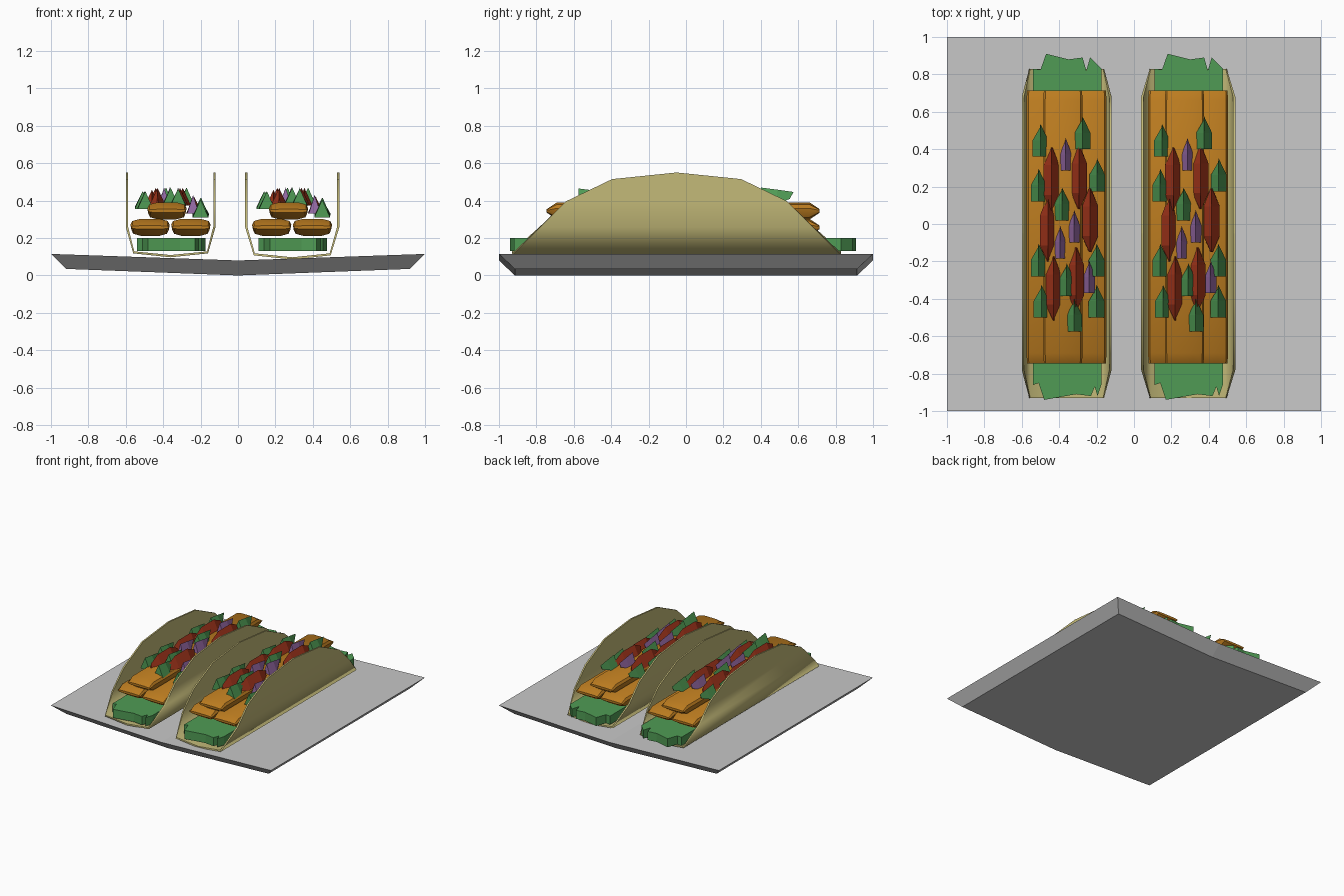
import bpy, bmesh, math

if "Cube" in bpy.data.objects:
    bpy.data.objects.remove(bpy.data.objects["Cube"])


def mat(name, rgb):
    m = bpy.data.materials.new(name)
    m.diffuse_color = (*rgb, 1)
    m.use_nodes = True
    m.node_tree.nodes["Principled BSDF"].inputs["Base Color"].default_value = m.diffuse_color
    return m


GREY = mat("plate grey", (.58, .58, .58))
SHELL = mat("corn shell", (.55, .49, .19))
GREEN = mat("lettuce green", (.08, .33, .09))
MEAT = mat("meat orange", (.50, .20, .014))
RED = mat("tomato red", (.43, .042, .013))
PURPLE = mat("onion purple", (.34, .16, .42))


def make(name, verts, faces, material, smooth=None, thick=0):
    me = bpy.data.meshes.new(name)
    me.from_pydata(verts, [], faces)
    bm = bmesh.new()
    bm.from_mesh(me)
    bmesh.ops.recalc_face_normals(bm, faces=bm.faces)
    bm.to_mesh(me)
    bm.free()
    ob = bpy.data.objects.new(name, me)
    bpy.context.collection.objects.link(ob)
    me.materials.append(material)
    bpy.ops.object.select_all(action='DESELECT')
    bpy.context.view_layer.objects.active = ob
    ob.select_set(True)
    if thick:
        s = ob.modifiers.new("thickness", 'SOLIDIFY')
        s.thickness = thick
        s.offset = -1
        bpy.ops.object.modifier_apply(modifier=s.name)
    if smooth:
        bpy.ops.object.shade_smooth_by_angle(angle=math.radians(smooth))
    return ob


def loft(name, rings, material, smooth=None):
    """Closed skin through rings with equal vertex counts, ends capped."""
    n = len(rings[0])
    faces = [(r * n + i, r * n + (i + 1) % n, (r + 1) * n + (i + 1) % n, (r + 1) * n + i)
             for r in range(len(rings) - 1) for i in range(n)]
    last = (len(rings) - 1) * n
    faces += [tuple(range(n)), tuple(range(last, last + n))]
    return make(name, [v for r in rings for v in r], faces, material, smooth)


# Plate: shallow V, larger on top than underneath
def plate_ring(hx, hy, z0, z1):
    return [(-hx, -hy, z1), (0, -hy, z0), (hx, -hy, z1), (hx, hy, z1), (0, hy, z0), (-hx, hy, z1)]


def plate():
    v = plate_ring(.92, .915, 0, .035) + plate_ring(1, 1, .08, .115)
    f = [(i, (i + 1) % 6, 6 + (i + 1) % 6, 6 + i) for i in range(6)]
    for b in (0, 6):
        f += [(b, b + 1, b + 4, b + 5), (b + 1, b + 2, b + 3, b + 4)]
    make("plate", v, f, GREY)


# Shell: half profile (x, z, half length) mirrored into a U
def shell(cx):
    half = [(.24, .55, .004), (.24, .515, .345), (.24, .397, .59), (.24, .26, .73),
            (.20, .118, .88)]
    rows = [(-x, z, h) for x, z, h in half] + [(0, .097, .88)] + half[::-1]
    v = [(cx + x, -.05 + s * h, z) for x, z, h in rows for s in (-1, 1)]
    f = [(2 * i, 2 * i + 1, 2 * i + 3, 2 * i + 2) for i in range(len(rows) - 1)]
    make("taco_shell", v, f, SHELL, 75, .012)


# Lettuce leaf: ragged ends
def leaf(cx):
    front = [(-.18, -.86), (-.15, -.85), (-.12, -.94), (.05, -.91), (.13, -.92),
             (.15, -.87), (.165, -.92), (.185, -.86)]
    back = [(.185, .83), (.125, .89), (.105, .82), (.085, .89), (.01, .88),
            (-.11, .91), (-.14, .825), (-.18, .83)]
    loft("lettuce_leaf", [[(cx + x, y, z) for x, y in front + back] for z in (.13, .20)], GREEN)


# Meat roll: flattened tube with wedge ends
def meat(cx, cz):
    sec = [(.105, .014), (.095, .034), (.05, .046), (-.05, .046), (-.095, .034), (-.105, .014)]
    sec += [(x * .95, -z) for x, z in sec[::-1]]
    loft("meat_roll", [[(cx + x * w, y, cz + z * s) for x, z in sec]
                       for y, s, w in ((-.745, .2, .97), (-.69, 1, 1), (.66, 1, 1), (.715, .2, .97))],
         MEAT, 35)


# Chopped piece: triangular wedge with a pointed back
def chunk(name, x, y, z, w, h, length, material):
    f = [(x - w, y, z), (x + w, y, z), (x, y, z + h)]
    m = [(x - w, y + length * .5, z + .01), (x + w, y + length * .5, z + .01),
         (x, y + length * .5, z + h * .88)]
    b = [(x - .004, y + length * .88, z + h * .35), (x + .004, y + length * .88, z + h * .35),
         (x, y + length, z + h * .75)]
    loft(name, [f, m, b], material)


# Tomato strip: spindle with a ridge along the top
def tomato(x, y, z, length=.34):
    rings = []
    for t, w, h in ((-.5, .006, .5), (-.25, .043, .93), (.22, .043, .93), (.5, .006, .5)):
        yy = y + t * length
        rings.append([(x - w, yy, z), (x + w, yy, z), (x, yy, z + .1 * h)])
    loft("tomato_strip", rings, RED)


GREENS = [(-.14, .36, .355), (.085, .40, .375), (.163, .175, .32), (-.025, .02, .375),
          (-.15, .12, .355), (-.15, -.28, .355), (.16, -.28, .32), (0, -.385, .375),
          (-.135, -.5, .355), (.16, -.5, .31), (.04, -.575, .37)]
ONIONS = [(-.005, .285, .37), (.04, -.1, .37), (-.035, -.185, .37), (.12, -.37, .33)]
TOMATOES = [(-.08, .24, .375), (.065, .25, .375), (-.1, -.03, .365), (.125, .02, .33),
            (-.07, -.345, .375), (.05, -.295, .375)]

plate()
for cx in (-.36, .29):
    shell(cx)
    leaf(cx)
    for mx, mz in ((-.11, .257), (.108, .257), (-.02, .345)):
        meat(cx + mx, mz)
    for x, y, z in GREENS:
        chunk("lettuce_bit", cx + x, y, z, .042, .095, .175, GREEN)
    for x, y, z in ONIONS:
        chunk("onion_bit", cx + x, y, z, .032, .1, .175, PURPLE)
    for x, y, z in TOMATOES:
        tomato(cx + x, y, z)
